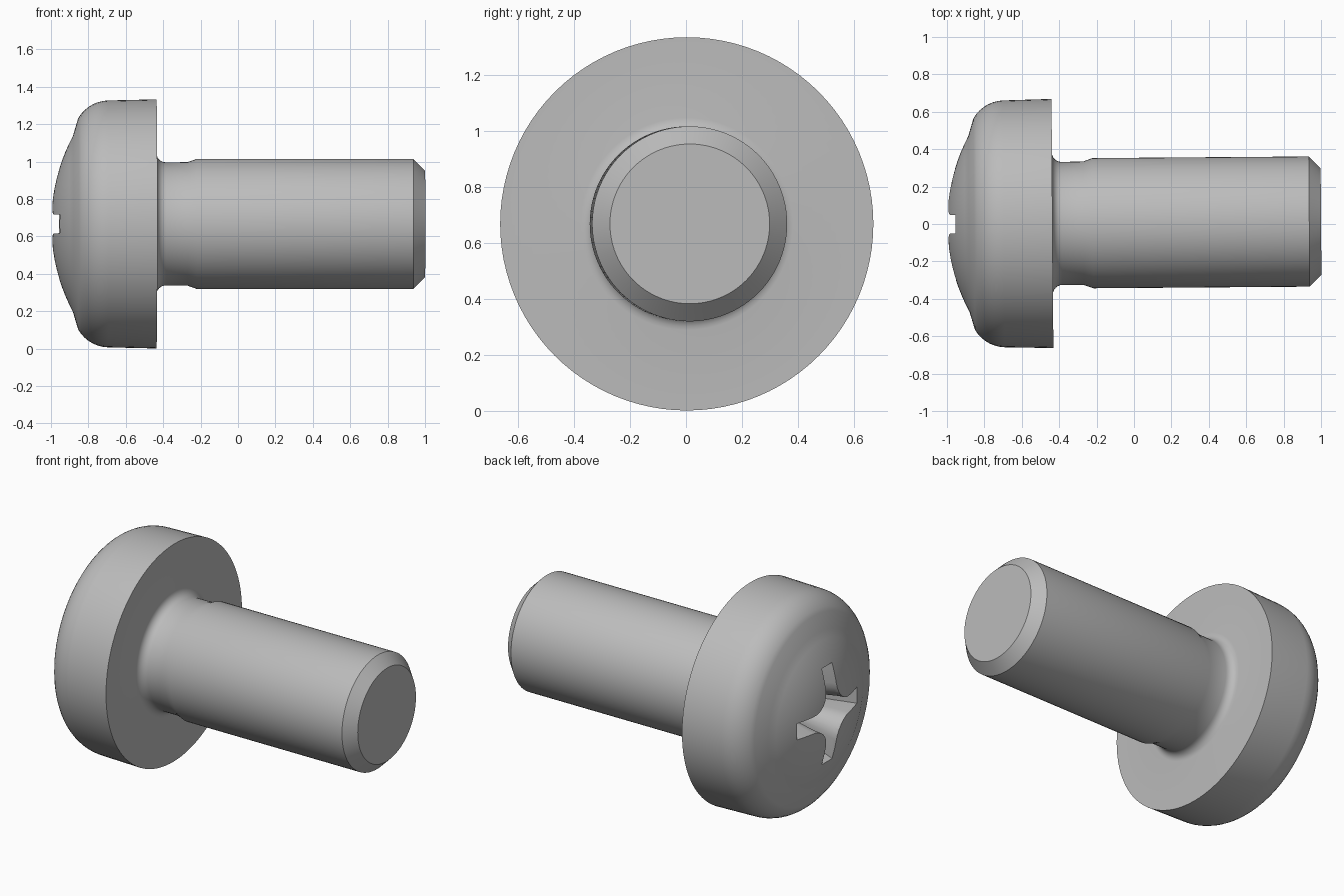
import bpy, bmesh, math
from mathutils import Matrix, Vector

if "Cube" in bpy.data.objects:
    bpy.data.objects.remove(bpy.data.objects["Cube"])

AXIS_Z = 0.667      # height of the screw axis
SEGMENTS = 96

metal = bpy.data.materials.new("grey metal")
metal.diffuse_color = (0.5, 0.5, 0.5, 1)
metal.use_nodes = True
metal.node_tree.nodes["Principled BSDF"].inputs["Base Color"].default_value = metal.diffuse_color


def make_object(name, bm):
    bmesh.ops.recalc_face_normals(bm, faces=bm.faces)
    mesh = bpy.data.meshes.new(name)
    bm.to_mesh(mesh)
    bm.free()
    mesh.materials.append(metal)
    obj = bpy.data.objects.new(name, mesh)
    bpy.context.collection.objects.link(obj)
    return obj


def arc(cx, cr, radius, start, end, steps):
    """Points of an arc, angles in degrees."""
    return [(cx + radius * math.cos(math.radians(start + (end - start) * i / steps)),
             cr + radius * math.sin(math.radians(start + (end - start) * i / steps)))
            for i in range(steps + 1)]


# Profile (x, radius): domed top, rounded shoulder, nearly straight rim
profile = arc(0, 0, 1.0, 180, 152, 10)
profile += arc(-0.69, 0.47, 0.19, 150, 92, 7)
profile += [(-0.436, 0.666)]
# Flat underside, fillet, neck, shank and chamfered tip
profile += arc(-0.386, 0.379, 0.05, 180, 270, 6)
profile += [(-0.27, 0.33), (-0.22, 0.348), (0.937, 0.348), (1.0, 0.285), (1.0, 0)]
profile[0] = (-1.0, 0)

bm = bmesh.new()
verts = [bm.verts.new((x, 0, r)) for x, r in profile]
edges = [bm.edges.new(pair) for pair in zip(verts, verts[1:])]
bmesh.ops.spin(bm, geom=verts + edges, cent=(0, 0, 0), axis=(1, 0, 0),
               angle=math.tau, steps=SEGMENTS)
bmesh.ops.remove_doubles(bm, verts=bm.verts, dist=0.0005)
screw = make_object("screw", bm)

# Cross recess cutter: four arms with filleted inner corners, tapering inward
quarter = [(0.295, 0.05)] + arc(0.17, 0.17, 0.12, 270, 180, 6) + [(0.05, 0.295)]
outline = [Matrix.Rotation(k * math.pi / 2, 2) @ Vector(p)
           for k in range(4) for p in quarter]
bm = bmesh.new()
rings = [[bm.verts.new((x, p.x * s, p.y * s)) for p in outline]
         for x, s in ((-1.06, 1.06), (-0.957, 1.0), (-0.64, 0.55))]
n = len(outline)
for a, b in zip(rings, rings[1:]):
    for i in range(n):
        bm.faces.new((a[i], a[(i + 1) % n], b[(i + 1) % n], b[i]))
bm.faces.new(rings[0])
apex = bm.verts.new((-0.58, 0, 0))
for i in range(n):
    bm.faces.new((rings[-1][i], rings[-1][(i + 1) % n], apex))
cutter = make_object("recess_cutter", bm)
cutter.hide_render = True

# Cut the recess, then drop the cutter
cut = screw.modifiers.new("cross recess", 'BOOLEAN')
cut.operation = 'DIFFERENCE'
cut.solver = 'EXACT'
cut.object = cutter
bpy.context.view_layer.objects.active = screw
screw.select_set(True)
bpy.ops.object.modifier_apply(modifier=cut.name)
bpy.data.objects.remove(cutter)

# Place the screw with its slight sideways lean
screw.matrix_world = Matrix.Translation((0, 0.006, AXIS_Z)) @ Matrix.Rotation(0.0075, 4, 'Z')
bpy.context.view_layer.update()
bpy.ops.object.select_all(action='DESELECT')
screw.select_set(True)
bpy.ops.object.shade_smooth_by_angle(angle=math.radians(25))
